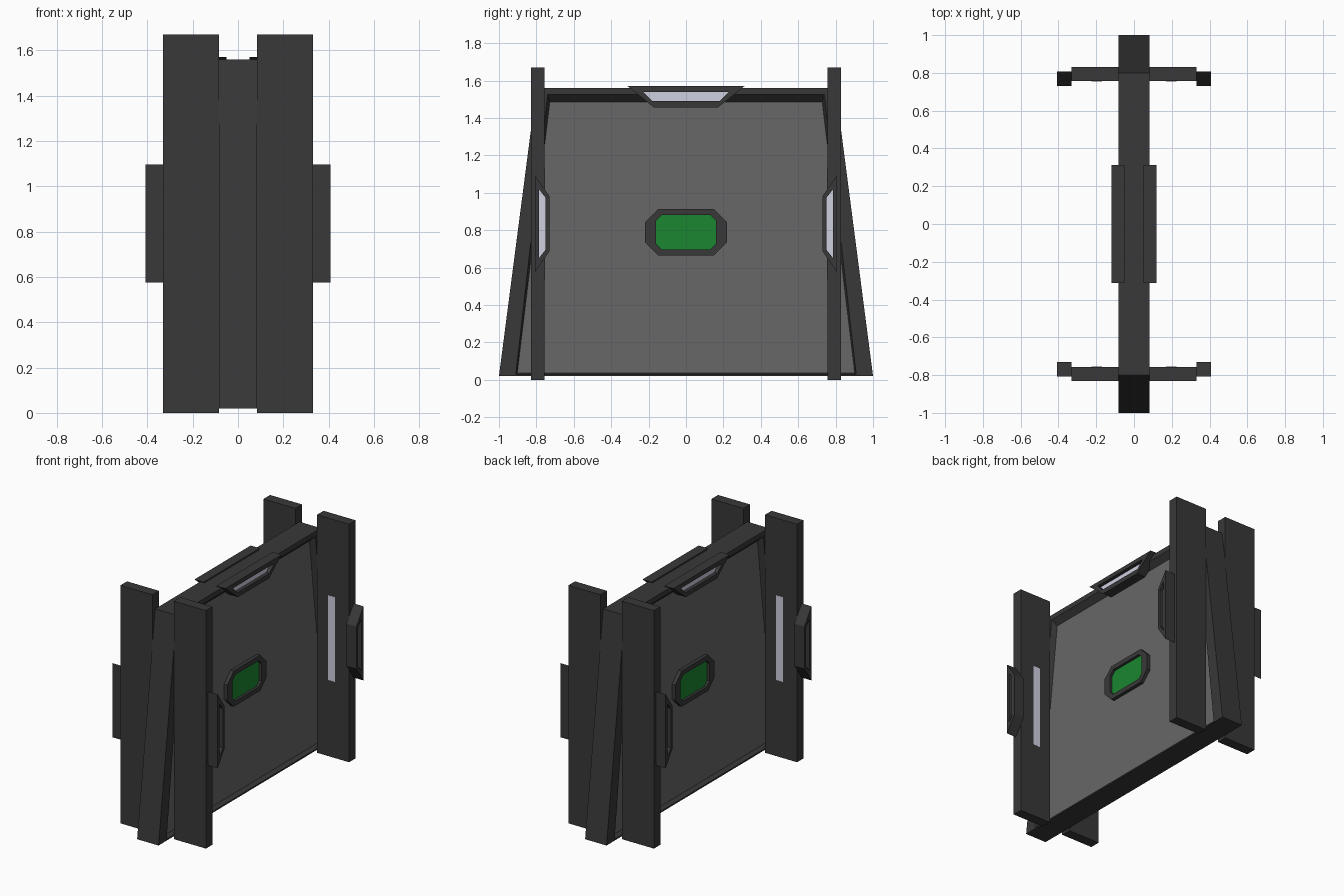
import bpy, bmesh

if "Cube" in bpy.data.objects:
    bpy.data.objects.remove(bpy.data.objects["Cube"])


def material(name, rgb):
    m = bpy.data.materials.new(name)
    m.diffuse_color = (*rgb, 1)
    m.use_nodes = True
    m.node_tree.nodes["Principled BSDF"].inputs["Base Color"].default_value = m.diffuse_color
    return m


DARK = material("dark_metal", (0.04, 0.04, 0.04))
PANEL = material("grey_panel", (0.135, 0.135, 0.135))
GREEN = material("green_screen", (0.01, 0.24, 0.03))
LIGHT = material("pale_light", (0.62, 0.63, 0.75))


def loft(name, loops, mat, cap_start=True, cap_end=True, mirror_y=False):
    """Skin a list of (x, [(y, z), ...]) outlines, then mirror to the other sides."""
    bm = bmesh.new()
    rings = [[bm.verts.new((x, y, z)) for y, z in pts] for x, pts in loops]
    for a, b in zip(rings, rings[1:]):
        n = len(a)
        for i in range(n):
            j = (i + 1) % n
            bm.faces.new((a[i], a[j], b[j], b[i]))
    if cap_start:
        bm.faces.new(rings[0][::-1])
    if cap_end:
        bm.faces.new(rings[-1])
    # outlines run anticlockwise seen from +x, so faces already point outward
    me = bpy.data.meshes.new(name)
    bm.to_mesh(me)
    bm.free()
    me.materials.append(mat)
    ob = bpy.data.objects.new(name, me)
    bpy.context.collection.objects.link(ob)
    mod = ob.modifiers.new("mirror", 'MIRROR')
    mod.use_axis = (True, mirror_y, False)
    return ob


def trapezoid(bottom, top, z0, z1):
    return [(-bottom, z0), (bottom, z0), (top, z1), (-top, z1)]


def rect(y0, y1, z0, z1):
    return [(y0, z0), (y1, z0), (y1, z1), (y0, z1)]


def octagon(w, h, c, z=0.79):
    q = [(-w + c, -h), (w - c, -h), (w, -h + c), (w, h - c),
         (w - c, h), (-w + c, h), (-w, h - c), (-w, -h + c)]
    return [(y, z + dz) for y, dz in q]


# Slanted central frame with a recessed panel
outer = trapezoid(1.0, 0.8, 0.02, 1.56)
lip = trapezoid(0.91, 0.74, 0.03, 1.525)
recess = trapezoid(0.902, 0.728, 0.036, 1.487)
loft("central_frame", [(0, outer), (0.083, outer), (0.083, lip), (0.045, recess)],
     DARK, cap_start=False, cap_end=False)
loft("central_panel", [(0.045, recess)], PANEL, cap_start=False)

# Octagonal screen on each face of the panel
rim, hole = octagon(0.218, 0.125, 0.07), octagon(0.16, 0.092, 0.03)
loft("screen_surround", [(0.044, rim), (0.07, rim), (0.07, hole), (0.052, hole)],
     DARK, cap_start=False, cap_end=False)
loft("screen", [(0.052, hole)], GREEN, cap_start=False)

# Four upright pillars
post = rect(0.757, 0.83, 0, 1.67)
loft("pillar", [(0.083, post), (0.332, post)], DARK, mirror_y=True)

# Light strips set into the inner faces of the pillars
strip = rect(0.755, 0.76, 0.535, 1.13)
loft("pillar_light_strip", [(0.17, strip), (0.225, strip)], LIGHT, mirror_y=True)


# Lamp housings: trapezoid boxes with a recessed pale light
def lamp(name, x0, x1, outline, window, mirror_y=False):
    loft(name + "_housing",
         [(x0, outline), (x1, outline), (x1, window), (x1 - 0.025, window)],
         DARK, cap_end=False, mirror_y=mirror_y)
    loft(name + "_light", [(x1 - 0.025, window)], LIGHT, cap_start=False,
         mirror_y=mirror_y)


lamp("top_lamp", 0.05, 0.12, trapezoid(0.172, 0.312, 1.457, 1.57),
     trapezoid(0.178, 0.228, 1.49, 1.54))


def upright(half_in, half_out, y0, y1, z=0.835):
    return [(y0, z - half_in), (y1, z - half_out), (y1, z + half_out), (y0, z + half_in)]


lamp("pillar_lamp", 0.33, 0.408, upright(0.147, 0.26, 0.73, 0.808),
     upright(0.138, 0.185, 0.75, 0.787), mirror_y=True)
